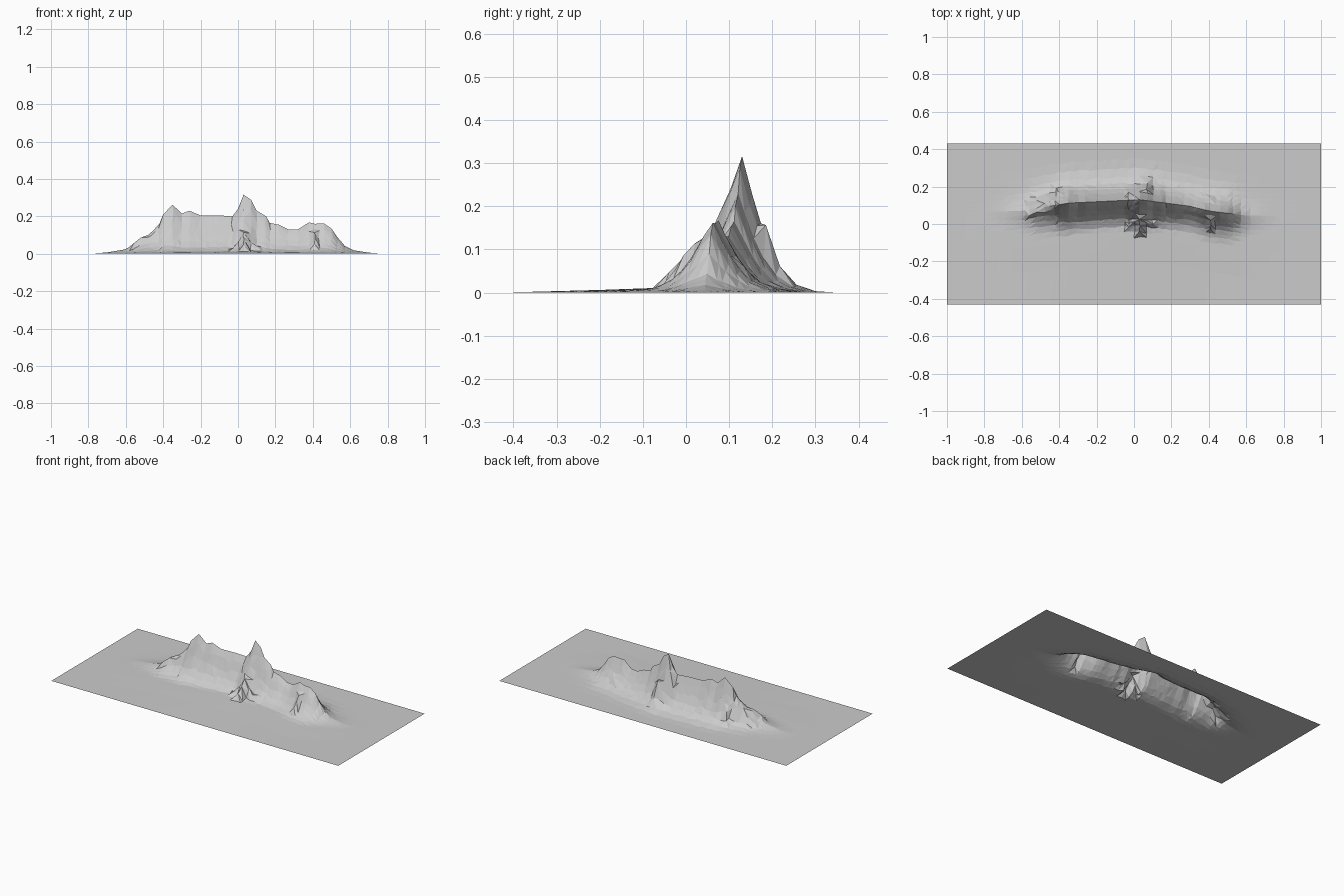
import bpy, random
from mathutils import Vector

random.seed(4)

# crest line: x, crest height
CREST = [(-.80, .0), (-.70, .007), (-.61, .022), (-.56, .045), (-.52, .085), (-.48, .10),
         (-.42, .145), (-.40, .21), (-.35, .262), (-.30, .215), (-.26, .23), (-.20, .205),
         (-.10, .205), (-.03, .20), (0, .24), (.03, .316), (.07, .288), (.10, .23),
         (.15, .20), (.17, .165), (.22, .155), (.27, .13), (.32, .13), (.38, .168),
         (.41, .16), (.46, .162), (.50, .135), (.53, .09), (.57, .043), (.62, .018),
         (.70, .006), (.78, 0)]
# crest line seen from above: x, y
PLAN = [(-1, .06), (-.6, .07), (-.35, .112), (.03, .13), (.3, .095), (.4, .07), (.6, .045), (1, .04)]
# cross-section: distance from crest, share of crest height
FRONT = [(0, 1), (.025, .78), (.05, .5), (.075, .3), (.10, .16), (.14, .06), (.2, 0)]
BACK = [(0, 1), (.02, .75), (.04, .52), (.065, .3), (.09, .15), (.125, .06), (.18, 0)]
# spurs: start x, y, z, end x, y, z
SPURS = [(.035, .12, .17, .03, .03, .12), (.03, .03, .12, .03, -.08, .010),
         (.03, .03, .11, .14, -.02, .01), (.03, .03, .10, -.05, -.03, .01),
         (.035, .13, .30, .10, .24, .015), (.035, .13, .25, .02, .21, .02),
         (-.38, .11, .20, -.61, .03, .02), (-.40, .11, .18, -.58, .12, .02),
         (-.37, .11, .22, -.42, .20, .02), (-.42, .10, .13, -.50, .01, .02),
         (-.38, .11, .18, -.53, .16, .015),
         (.40, .07, .16, .43, -.09, .012), (.44, .06, .15, .61, .05, .015),
         (.44, .05, .13, .54, -.04, .015), (.40, .07, .15, .42, .17, .015),
         (.40, .06, .12, .36, -.03, .02)]


def lerp(table, v):
    if v <= table[0][0]:
        return table[0][1]
    for (a, p), (b, q) in zip(table, table[1:]):
        if v <= b:
            return p + (q - p) * (v - a) / (b - a)
    return table[-1][1]


def spur_height(x, y):
    best = 0
    for ax, ay, az, bx, by, bz in SPURS:
        a, d, p = Vector((ax, ay)), Vector((bx - ax, by - ay)), Vector((x, y))
        t = min(1, max(0, (p - a).dot(d) / d.length_squared))
        best = max(best, az + (bz - az) * t - 2.2 * (p - a - d * t).length)
    return best


def height(x, y):
    d = y - lerp(PLAN, x)
    ridge = lerp(CREST, x) * lerp(BACK if d > 0 else FRONT, abs(d))
    # shallow apron of scree around the range
    r = ((x / .85) ** 2 + ((y + .01) / (.33 if y > 0 else .36)) ** 2) ** .5
    apron = .013 * max(0, 1 - r)
    return max(ridge, spur_height(x, y), apron)


# columns follow the crest points, with long gaps split
xs = [-1, -.9]
for (a, _), (b, _) in zip(CREST, CREST[1:]):
    n = max(1, round((b - a) / .027))
    xs += [a + (b - a) * i / n for i in range(n)]
xs += [.78, .9, 1]
# rows are offsets from the crest, so the crest stays sharp
offs = [-.33, -.26, -.2, -.17, -.14, -.12, -.1, -.075, -.05, -.025, 0,
        .02, .04, .065, .09, .125, .17, .22]

verts, faces = [], []
for x in xs:
    yc = lerp(PLAN, x)
    for y in [-.43] + [yc + o for o in offs] + [.43]:
        px, py = x, y
        if abs(x) < .75 and abs(y) < .42 and abs(y - yc) > .01:
            px += random.uniform(-.006, .006)
            py += random.uniform(-.006, .006)
        z = height(px, py) if abs(x) < 1 and abs(y) < .42 else 0
        verts.append((px, py, z))
rows = len(offs) + 2
for i in range(len(xs) - 1):
    for j in range(rows - 1):
        k = i * rows + j
        a, b, c, d = k, k + rows, k + rows + 1, k + 1
        # split along the diagonal that keeps spur edges sharp
        if verts[a][2] + verts[c][2] > verts[b][2] + verts[d][2]:
            faces += [(a, b, c), (a, c, d)]
        else:
            faces += [(a, b, d), (b, c, d)]

# mountain range sheet
mesh = bpy.data.meshes.new("mountain_range")
mesh.from_pydata(verts, [], faces)
mesh.update()
bpy.context.collection.objects.link(bpy.data.objects.new("mountain_range", mesh))
